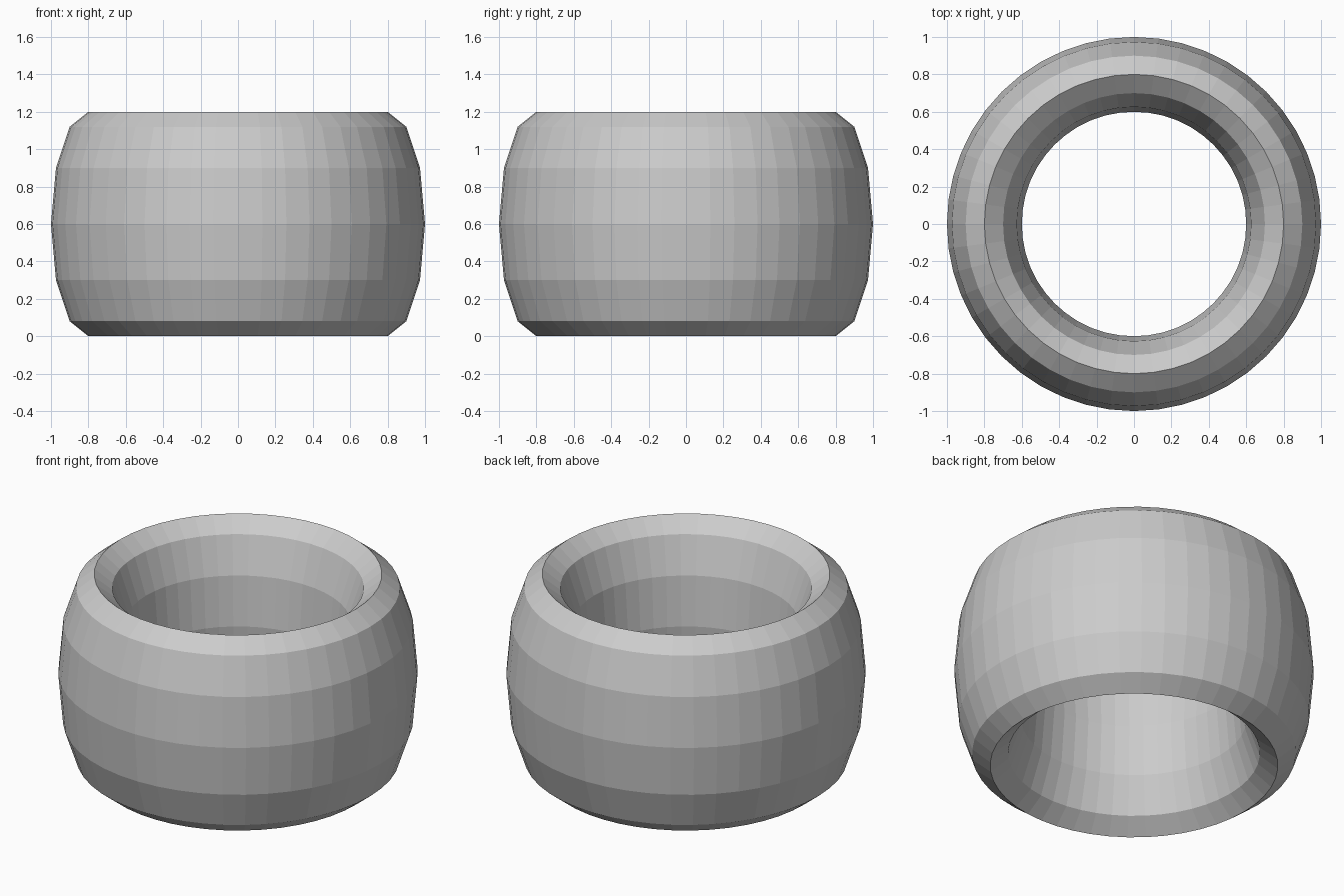
import bpy

if "Cube" in bpy.data.objects:
    bpy.data.objects.remove(bpy.data.objects["Cube"])

# Ring: default-density torus stretched vertically into a barrel-shaped band
bpy.ops.mesh.primitive_torus_add(
    major_segments=48, minor_segments=12,
    major_radius=0.8, minor_radius=0.2,
    location=(0, 0, 0.6))
ring = bpy.context.object
ring.name = "barrel_ring"
ring.scale = (1, 1, 3)
bpy.ops.object.transform_apply(location=False, rotation=False, scale=True)
bpy.ops.object.shade_flat()
